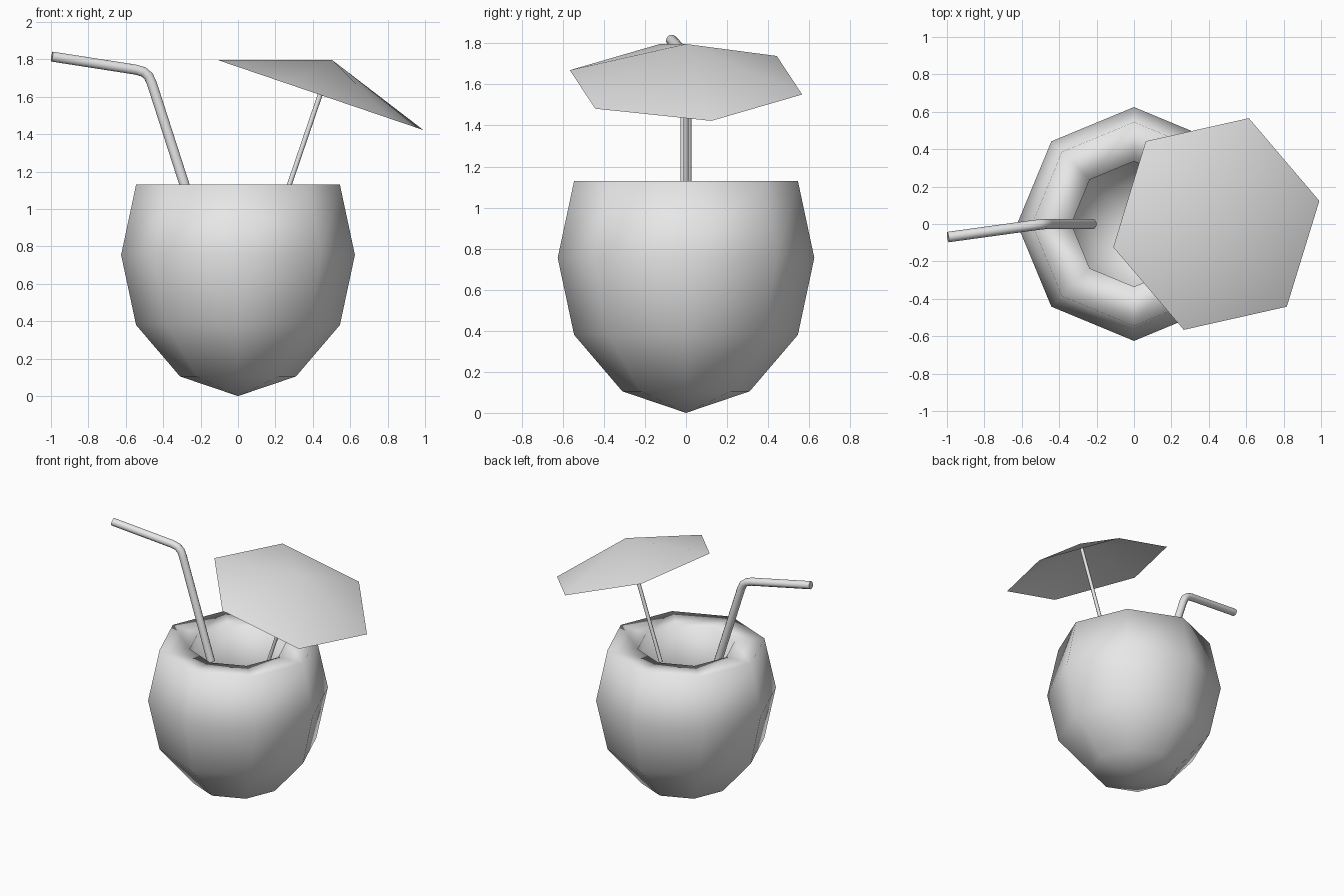
import bpy, bmesh, math
from mathutils import Vector, Matrix

if "Cube" in bpy.data.objects:
    bpy.data.objects.remove(bpy.data.objects["Cube"])

grey = bpy.data.materials.new("plain_grey")
grey.diffuse_color = (0.8, 0.8, 0.8, 1)
grey.use_nodes = True
grey.node_tree.nodes["Principled BSDF"].inputs["Base Color"].default_value = grey.diffuse_color


def finish(name, bm, angle=180):
    """Turn a bmesh into a smooth-shaded object."""
    bmesh.ops.recalc_face_normals(bm, faces=bm.faces)
    mesh = bpy.data.meshes.new(name)
    bm.to_mesh(mesh)
    bm.free()
    mesh.materials.append(grey)
    obj = bpy.data.objects.new(name, mesh)
    bpy.context.collection.objects.link(obj)
    bpy.ops.object.select_all(action='DESELECT')
    obj.select_set(True)
    bpy.context.view_layer.objects.active = obj
    bpy.ops.object.shade_smooth_by_angle(angle=math.radians(angle))
    return obj


def bridge(bm, a, b):
    """Join two rings of equal size with quads."""
    n = len(a)
    for i in range(n):
        bm.faces.new((a[i], a[(i + 1) % n], b[(i + 1) % n], b[i]))


def fan(bm, ring, tip):
    """Join a ring to a single point."""
    point = bm.verts.new(tip)
    for i in range(len(ring)):
        bm.faces.new((ring[i], ring[(i + 1) % len(ring)], point))


def ring(bm, radius, sides, matrix, turn=0.0):
    return [bm.verts.new(matrix @ Vector((radius * math.cos(turn + math.tau * i / sides),
                                          radius * math.sin(turn + math.tau * i / sides), 0)))
            for i in range(sides)]


def tube(name, points, radius, sides):
    """Closed round tube along a path, with mitred bends."""
    bm = bmesh.new()
    pts = [Vector(p) for p in points]
    rings = []
    for i, p in enumerate(pts):
        d = (pts[min(i + 1, len(pts) - 1)] - pts[max(i - 1, 0)]).normalized()
        side = Vector((0, 1, 0))
        side = (side - d * side.dot(d)).normalized()
        frame = Matrix((side, d.cross(side), d)).transposed().to_4x4()
        rings.append(ring(bm, radius, sides, Matrix.Translation(p) @ frame))
    for a, b in zip(rings, rings[1:]):
        bridge(bm, a, b)
    bm.faces.new(rings[0])
    bm.faces.new(rings[-1])
    return finish(name, bm, 60)


# Hollow coconut: outer wall, flat rim and inner bowl as (radius, height)
profile = [(0.31, 0.105), (0.545, 0.38), (0.625, 0.755), (0.545, 1.13),
           (0.335, 1.12), (0.41, 0.755), (0.36, 0.46), (0.20, 0.27)]
bm = bmesh.new()
rings = [ring(bm, r, 8, Matrix.Translation((0, 0, z))) for r, z in profile]
for a, b in zip(rings, rings[1:]):
    bridge(bm, a, b)
fan(bm, rings[0], (0, 0, 0))
fan(bm, rings[-1], (0, 0, 0.21))
finish("coconut_shell", bm)

# Bent drinking straw
tube("straw", [(-0.225, 0, 0.94), (-0.46, 0, 1.67), (-0.478, 0, 1.71),
               (-0.505, -0.003, 1.733), (-0.545, -0.008, 1.745), (-0.995, -0.07, 1.815)], 0.028, 10)

# Umbrella stick, from the drink to the canopy peak
tube("umbrella_stick", [(0.21, 0, 0.94), (0.5, 0, 1.79)], 0.013, 8)

# Tilted six-sided paper canopy
bm = bmesh.new()
tilt = Matrix.Translation((0.44, 0, 1.61)) @ Matrix.Rotation(math.radians(18.8), 4, 'Y')
rim = ring(bm, 0.595, 6, tilt, math.radians(12))
fan(bm, rim, tilt @ Vector((0, 0, 0.197)))
finish("umbrella_canopy", bm)
